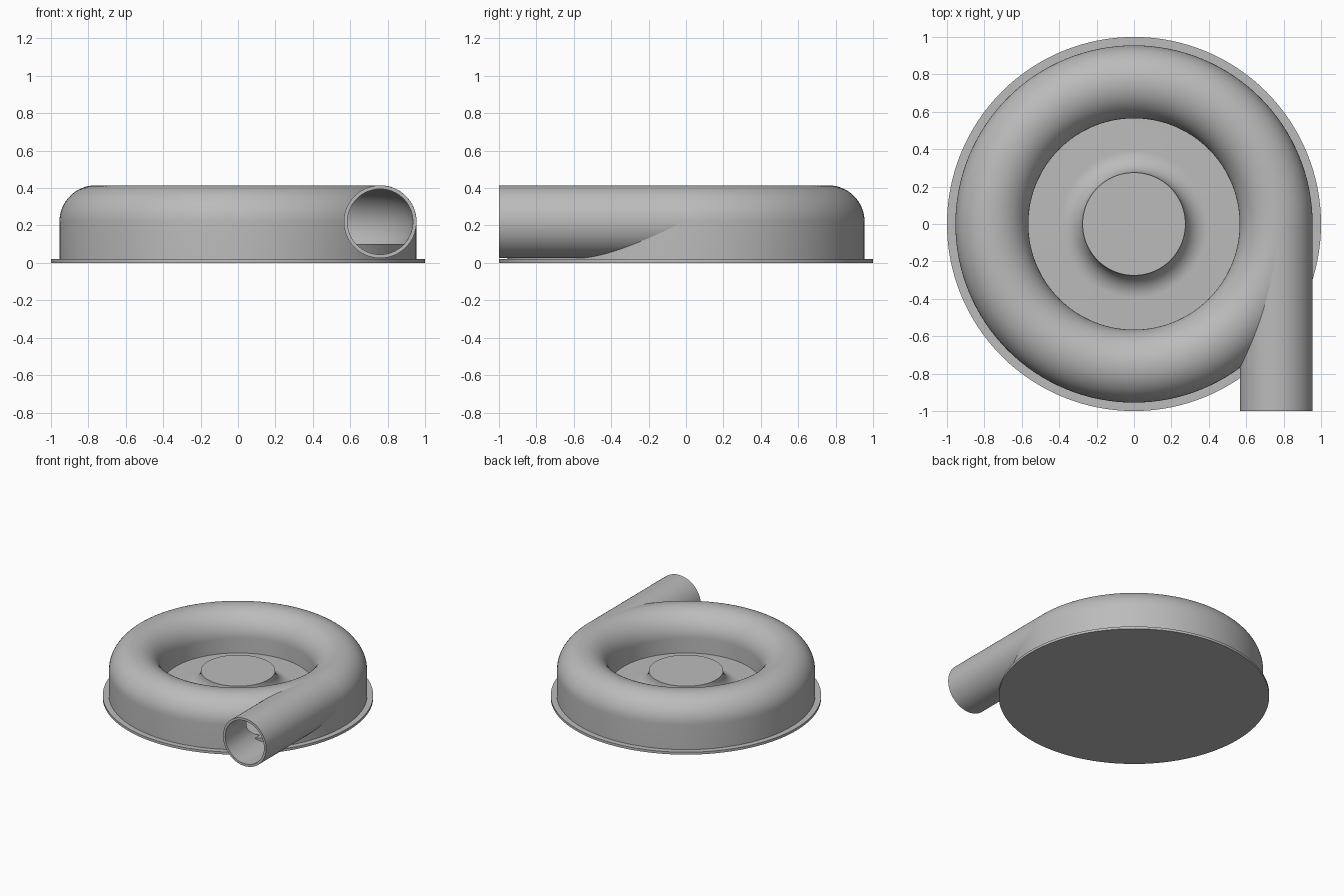
import bpy, bmesh, math
from mathutils import Matrix, Vector

cube = bpy.data.objects.get("Cube")
if cube:
    bpy.data.objects.remove(cube)

GREY = (0.5, 0.5, 0.5, 1)
metal = bpy.data.materials.new("plain grey")
metal.use_nodes = True
metal.diffuse_color = GREY
metal.node_tree.nodes["Principled BSDF"].inputs["Base Color"].default_value = GREY

RING, TUBE, BORE, MID = 0.76, 0.195, 0.175, 0.22   # ring radius, tube radii, axis height
PLATE, FLOOR = 0.02, 0.1                           # flange top, inner floor


def arc(cx, cz, r, start, end, steps):
    """Points of an arc in the (radius, height) plane, angles in degrees."""
    angles = [math.radians(start + (end - start) * i / steps) for i in range(steps + 1)]
    return [(cx + r * math.cos(a), cz + r * math.sin(a)) for a in angles]


def lathe(name, profile, closed=False, steps=128, matrix=Matrix()):
    """Revolve a profile about z; open profiles start and end on the axis."""
    bm = bmesh.new()
    verts = [bm.verts.new((r, 0, z)) for r, z in profile]
    pairs = list(zip(verts, verts[1:])) + ([(verts[-1], verts[0])] if closed else [])
    edges = [bm.edges.new(p) for p in pairs]
    bmesh.ops.spin(bm, geom=verts + edges, cent=(0, 0, 0), axis=(0, 0, 1),
                   angle=math.tau, steps=steps)
    bmesh.ops.remove_doubles(bm, verts=bm.verts, dist=1e-5)
    bmesh.ops.recalc_face_normals(bm, faces=bm.faces)
    bm.transform(matrix)
    mesh = bpy.data.meshes.new(name)
    bm.to_mesh(mesh)
    bm.free()
    mesh.materials.append(metal)
    obj = bpy.data.objects.new(name, mesh)
    bpy.context.collection.objects.link(obj)
    return obj


def cut(obj, cutter):
    mod = obj.modifiers.new("hollow", "BOOLEAN")
    mod.operation, mod.solver, mod.object = "DIFFERENCE", "EXACT", cutter
    bpy.context.view_layer.objects.active = obj
    bpy.ops.object.modifier_apply(modifier=mod.name)


# Round base flange
flange = lathe("base_flange", [(0, 0), (1, 0), (1, PLATE), (0, PLATE)])

# Inner floor with the hub rising from it through a concave fillet
hub = lathe("floor_and_hub", [(0, 0.01), (0.935, 0.01), (0.935, FLOOR)]
            + arc(0.395, MID, 0.12, 270, 180, 16) + [(0, MID)])

# Ring housing: half-round top on straight walls
housing = lathe("ring_housing", [(RING + TUBE, 0.015)] + arc(RING, MID, TUBE, 0, 180, 32)
                + [(RING - TUBE, 0.015)], closed=True)

# Tangential outlet pipe, its axis along y
along_y = Matrix.Translation(Vector((RING, 0, MID))) @ Matrix.Rotation(math.pi / 2, 4, "X")
pipe = lathe("outlet_pipe", [(BORE, 0), (TUBE - 0.0005, 0), (TUBE - 0.0005, 1), (BORE, 1)],
             closed=True, steps=64, matrix=along_y)

# Hollow out the ring and its opening into the pipe
channel = lathe("channel_cutter", arc(RING, MID, BORE, -48, 228, 40), closed=True)
bore = lathe("bore_cutter", [(0, 0.02), (BORE + 0.004, 0.02), (BORE + 0.004, 1.2), (0, 1.2)],
             steps=64, matrix=along_y)
cut(housing, channel)
cut(housing, bore)
cut(pipe, channel)
for cutter in (channel, bore):
    cutter.hide_render = True
    cutter.hide_viewport = True

# Smooth shading with crisp edges
for obj in (flange, hub, housing, pipe):
    bpy.ops.object.select_all(action="DESELECT")
    obj.select_set(True)
    bpy.context.view_layer.objects.active = obj
    bpy.ops.object.shade_smooth_by_angle(angle=math.radians(30))
